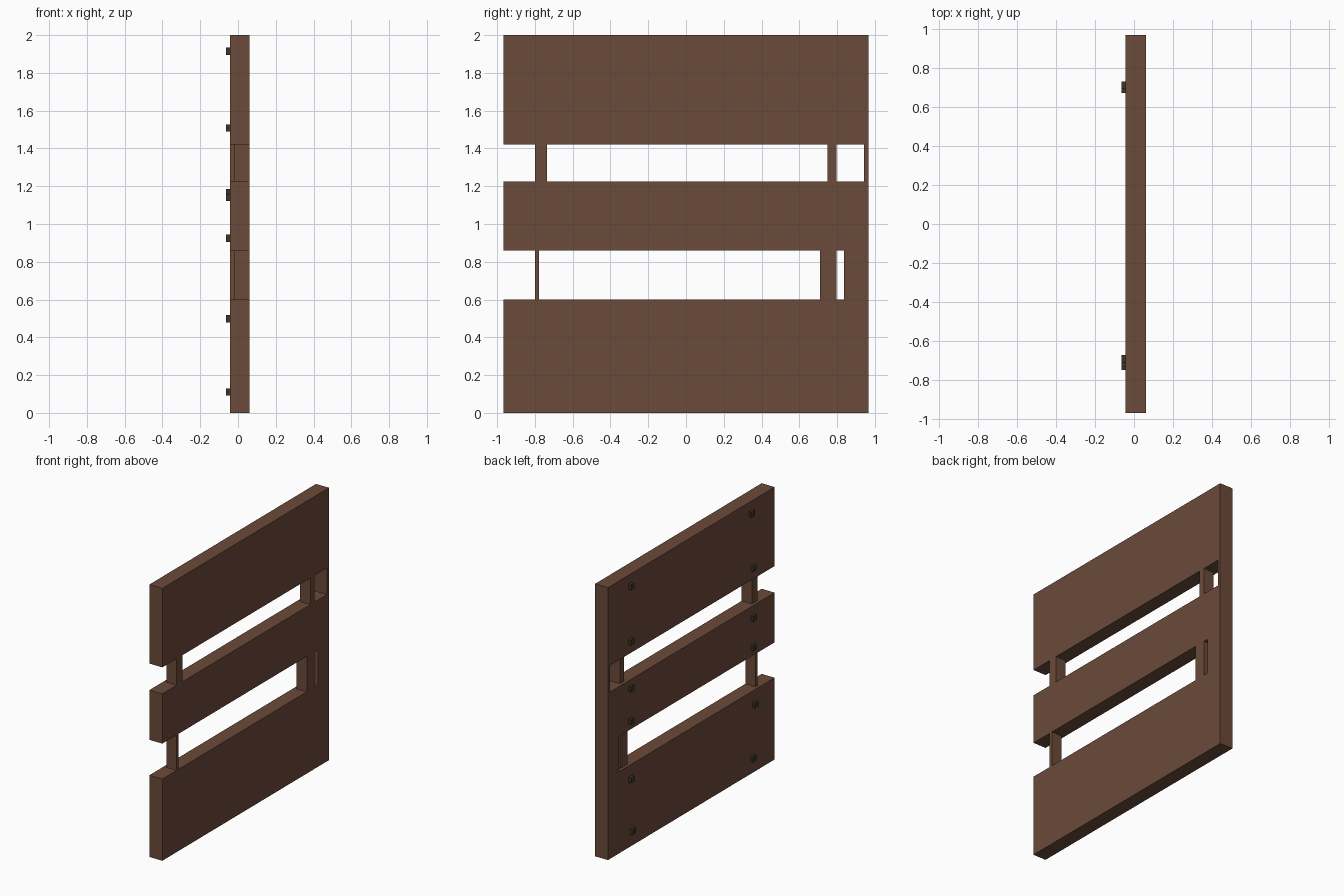
import bpy
import bmesh

if "Cube" in bpy.data.objects:
    bpy.data.objects.remove(bpy.data.objects["Cube"], do_unlink=True)


def make_material(name, rgb):
    mat = bpy.data.materials.new(name)
    mat.use_nodes = True
    mat.diffuse_color = (*rgb, 1)
    bsdf = mat.node_tree.nodes["Principled BSDF"]
    bsdf.inputs["Base Color"].default_value = (*rgb, 1)
    bsdf.inputs["Roughness"].default_value = 0.8
    return mat


wood = make_material("brown wood", (0.147, 0.069, 0.042))
iron = make_material("dark iron", (0.042, 0.037, 0.021))


def extrude_profile(name, profile, x0, x1, mat):
    """Extrude a (y, z) outline along x."""
    bm = bmesh.new()
    face = bm.faces.new([bm.verts.new((x0, y, z)) for y, z in profile])
    new = bmesh.ops.extrude_face_region(bm, geom=[face])["geom"]
    verts = [v for v in new if isinstance(v, bmesh.types.BMVert)]
    bmesh.ops.translate(bm, verts=verts, vec=(x1 - x0, 0, 0))
    bmesh.ops.recalc_face_normals(bm, faces=bm.faces)
    mesh = bpy.data.meshes.new(name)
    bm.to_mesh(mesh)
    bm.free()
    mesh.materials.append(mat)
    obj = bpy.data.objects.new(name, mesh)
    bpy.context.collection.objects.link(obj)
    return obj


def box(name, y0, y1, z0, z1, x0, x1, mat):
    return extrude_profile(name, [(y0, z0), (y1, z0), (y1, z1), (y0, z1)], x0, x1, mat)


X_BACK, X_FACE, X_POST, X_BOLT = -0.043, 0.062, -0.021, -0.064
Y = 0.967
LOW, HIGH = (0.60, 0.86), (1.225, 1.42)  # heights of the two gaps

# Three planks joined by the upright at the +y end
extrude_profile("planks", [
    (-Y, 0), (Y, 0), (Y, 2), (-Y, 2),
    (-Y, HIGH[1]), (0.943, HIGH[1]), (0.943, HIGH[0]), (-Y, HIGH[0]),
    (-Y, LOW[1]), (0.837, LOW[1]), (0.837, LOW[0]), (-Y, LOW[0]),
], X_BACK, X_FACE, wood)

# Recessed posts bridging the gaps
for name, y0, y1, gap in [
    ("lower_front_post", -0.80, -0.777, LOW),
    ("lower_back_post", 0.71, 0.797, LOW),
    ("upper_front_post", -0.80, -0.735, HIGH),
    ("upper_back_post", 0.75, 0.797, HIGH),
]:
    box(name, y0, y1, *gap, X_POST, X_FACE, wood)

# Square bolt heads in two columns
R = 0.019
columns = {
    "back_bolt": [(0.71, 1.915), (0.71, 1.508), (0.71, 1.165),
                  (0.71, 0.925), (0.71, 0.498), (0.69, 0.11)],
    "front_bolt": [(-0.69, 1.915), (-0.71, 1.508), (-0.71, 1.14),
                   (-0.71, 0.925), (-0.73, 0.498), (-0.705, 0.11)],
}
for name, spots in columns.items():
    for i, (y, z) in enumerate(spots, 1):
        box(f"{name}_{i}", y - R, y + R, z - R, z + R, X_BOLT, X_BACK, iron)
